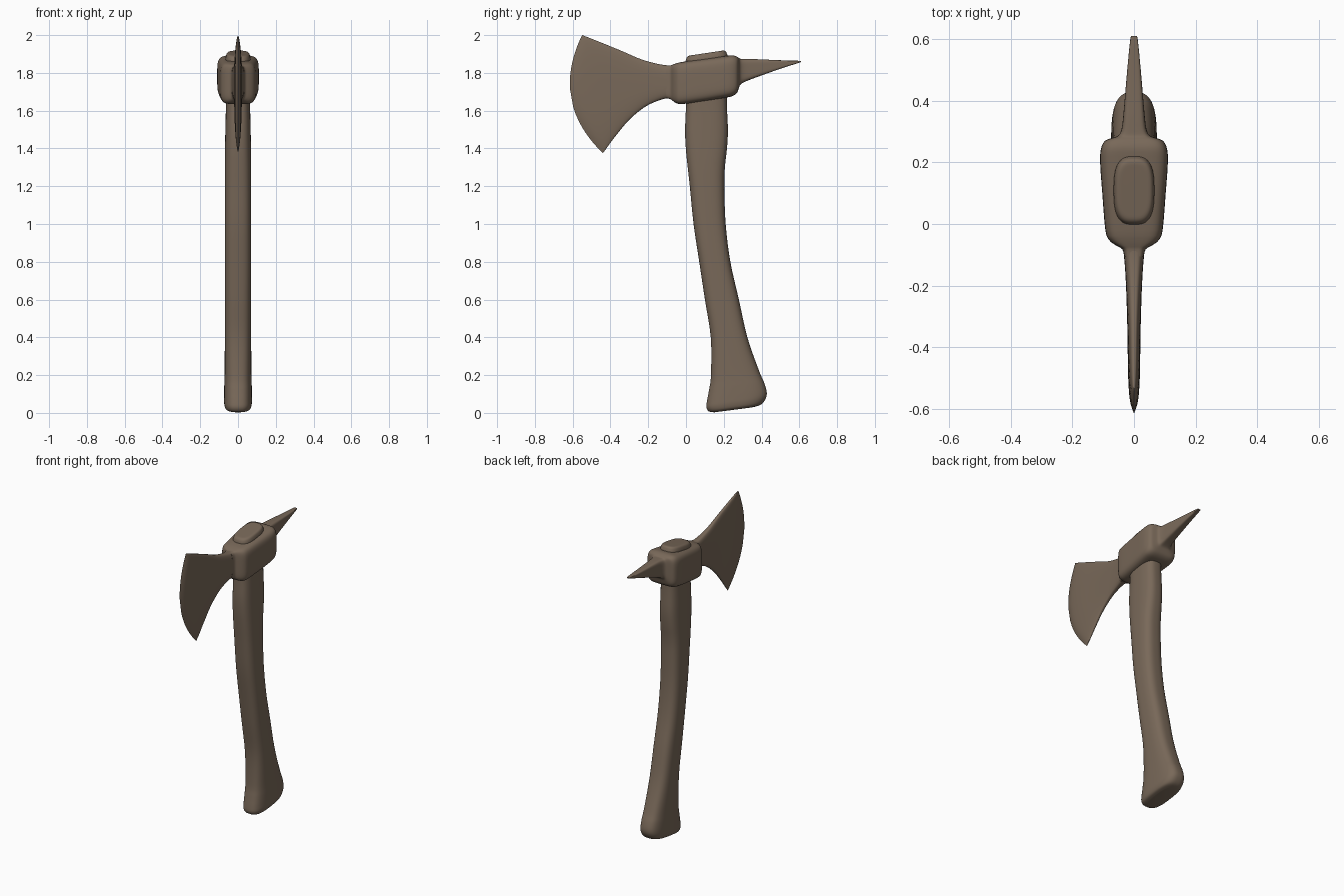
import bpy, bmesh, math

brown = bpy.data.materials.new("worn brown")
brown.diffuse_color = (0.19, 0.14, 0.10, 1)


def smooth_rows(rows, steps):
    """Catmull-Rom interpolation between rows of section values."""
    out = []
    for i in range(len(rows) - 1):
        a, b, c, d = rows[max(i - 1, 0)], rows[i], rows[i + 1], rows[min(i + 2, len(rows) - 1)]
        for k in range(steps):
            t = k / steps
            out.append([0.5 * (2 * q + (r - p) * t + (2 * p - 5 * q + 4 * r - s) * t * t
                               + (3 * q - p - 3 * r + s) * t ** 3)
                        for p, q, r, s in zip(a, b, c, d)])
    return out + [list(rows[-1])]


def loft(name, rows, place, power, count=48, end_cap=True):
    """Skin superellipse sections; place(row, u, v) maps u, v in -1..1 to space."""
    bm = bmesh.new()
    rings = []
    for row in rows:
        ring = []
        for i in range(count):
            a = 2 * math.pi * (i + 0.5) / count
            u = math.copysign(abs(math.cos(a)) ** (2 / power), math.cos(a))
            v = math.copysign(abs(math.sin(a)) ** (2 / power), math.sin(a))
            ring.append(bm.verts.new(place(row, u, v)))
        rings.append(ring)
    for r, s in zip(rings, rings[1:]):
        for i in range(count):
            j = (i + 1) % count
            bm.faces.new((r[i], r[j], s[j], s[i]))
    bm.faces.new(rings[0])
    if end_cap:
        bm.faces.new(rings[-1])
    bmesh.ops.remove_doubles(bm, verts=bm.verts, dist=0.00005)
    bmesh.ops.recalc_face_normals(bm, faces=bm.faces)
    mesh = bpy.data.meshes.new(name)
    bm.to_mesh(mesh)
    bm.free()
    mesh.materials.append(brown)
    ob = bpy.data.objects.new(name, mesh)
    bpy.context.collection.objects.link(ob)
    bpy.ops.object.select_all(action='DESELECT')
    ob.select_set(True)
    bpy.context.view_layer.objects.active = ob
    bpy.ops.object.shade_smooth_by_angle(angle=math.radians(50))
    return ob


# Handle, running up through the head: y min, y max, half width, z, slope
handle_rows = [
    (0.15, 0.35, 0.040, 0.016, 0.13), (0.122, 0.395, 0.064, 0.025, 0.13),
    (0.108, 0.420, 0.073, 0.050, 0.14), (0.111, 0.428, 0.074, 0.085, 0.14),
    (0.122, 0.415, 0.073, 0.14, 0.12), (0.132, 0.388, 0.071, 0.21, 0.08),
    (0.131, 0.325, 0.070, 0.40, 0.0), (0.10, 0.28, 0.070, 0.60, 0.0),
    (0.07, 0.235, 0.070, 0.80, 0.0), (0.04, 0.21, 0.070, 1.00, 0.0),
    (0.02, 0.203, 0.070, 1.20, 0.0), (0.009, 0.206, 0.070, 1.30, 0.0),
    (-0.001, 0.217, 0.069, 1.40, 0.0), (-0.005, 0.222, 0.067, 1.50, 0.0),
    (0.0, 0.216, 0.064, 1.65, 0.08), (-0.002, 0.220, 0.066, 1.85, 0.15),
    (0.0, 0.216, 0.064, 1.887, 0.15), (0.012, 0.204, 0.055, 1.903, 0.15),
    (0.035, 0.18, 0.036, 1.905, 0.15),
]


def place_handle(row, u, v):
    y0, y1, hx, z, slope = row
    dy = v * (y1 - y0) / 2
    return (u * hx, (y0 + y1) / 2 + dy, z + slope * dy)


loft("handle", smooth_rows(handle_rows, 4), place_handle, 2.9)

# Head block flowing into the rear spike: y, z min, z max, half width
head_rows = [
    (-0.105, 1.667, 1.838, 0.032), (-0.082, 1.660, 1.840, 0.038),
    (-0.070, 1.652, 1.844, 0.058), (-0.053, 1.641, 1.850, 0.080),
    (-0.020, 1.635, 1.858, 0.093), (0.10, 1.650, 1.875, 0.103),
    (0.20, 1.667, 1.888, 0.110), (0.245, 1.677, 1.893, 0.107),
    (0.270, 1.695, 1.886, 0.094), (0.280, 1.720, 1.879, 0.068),
    (0.288, 1.738, 1.875, 0.050), (0.31, 1.752, 1.874, 0.040),
    (0.36, 1.772, 1.873, 0.034), (0.50, 1.822, 1.867, 0.022),
    (0.60, 1.854, 1.864, 0.012), (0.607, 1.857, 1.862, 0.007),
]


def place_head(row, u, v):
    y, z0, z1, hx = row
    return (u * hx, y, (z0 + z1) / 2 + v * (z1 - z0) / 2)


loft("head_and_spike", smooth_rows(head_rows, 3), place_head, 5)

# Blade: top y, top z, bottom y, bottom z, half thickness, bow of the section
blade_rows = [
    (-0.06, 1.840, -0.06, 1.662, 0.038, 0.0), (-0.10, 1.840, -0.10, 1.665, 0.033, 0.0),
    (-0.16, 1.850, -0.15, 1.652, 0.028, 0.005), (-0.24, 1.873, -0.22, 1.618, 0.024, 0.02),
    (-0.34, 1.916, -0.30, 1.552, 0.021, 0.045), (-0.45, 1.961, -0.375, 1.463, 0.019, 0.08),
    (-0.52, 1.989, -0.42, 1.402, 0.013, 0.10), (-0.55, 2.0, -0.44, 1.375, 0.0, 0.115),
]


def place_blade(row, u, v):
    ty, tz, by, bz, half, bow = row
    w = (v + 1) / 2
    push = bow * (1 - v * v)
    return (u * half, by + (ty - by) * w - 0.985 * push, bz + (tz - bz) * w - 0.173 * push)


loft("blade", smooth_rows(blade_rows, 4), place_blade, 3.4, count=80, end_cap=False)
